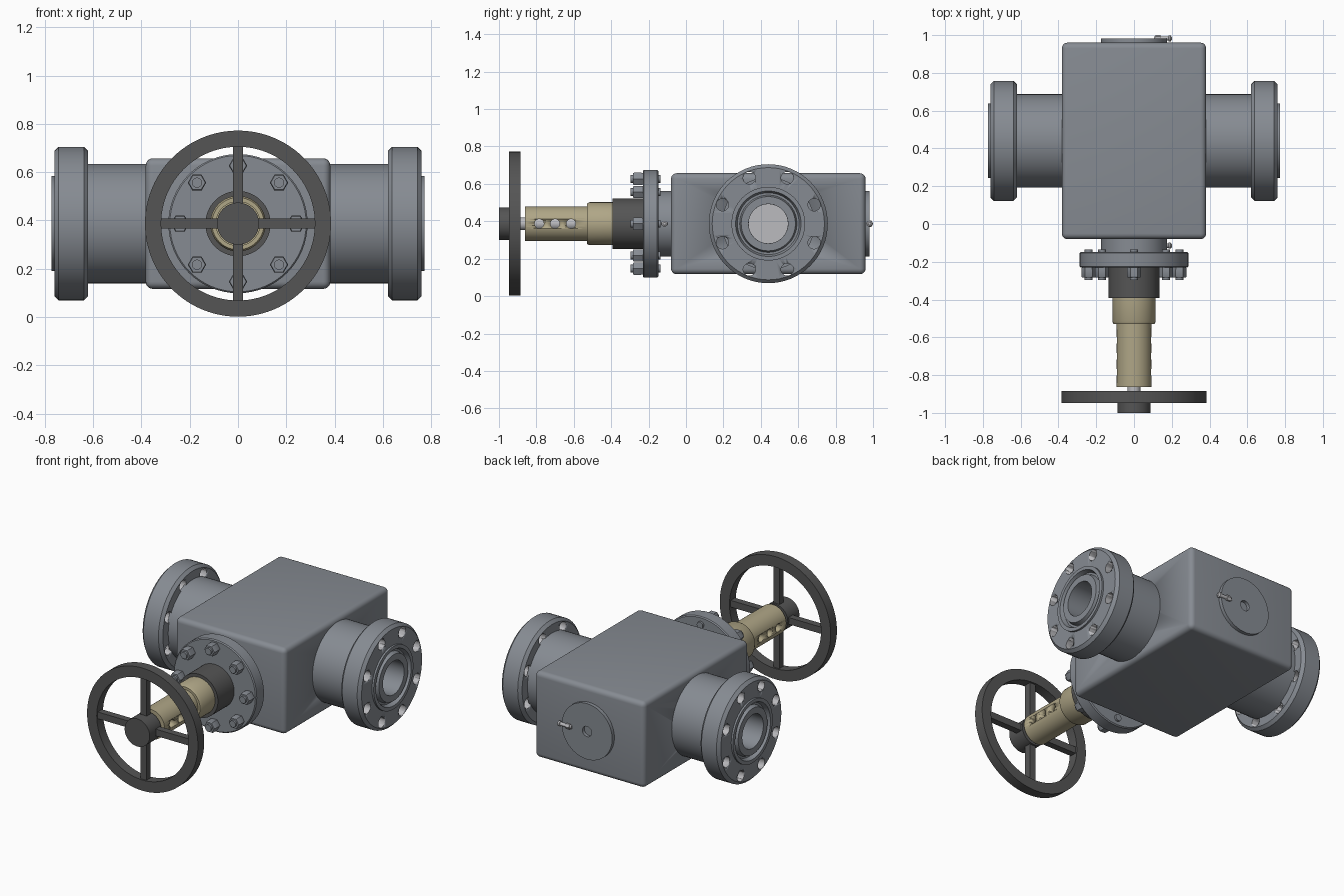
import bpy, bmesh
from math import cos, sin, pi, radians
from mathutils import Matrix

if "Cube" in bpy.data.objects:
    bpy.data.objects.remove(bpy.data.objects["Cube"])

ZC, PY = 0.387, 0.44   # height of both axes, y of the pipe axis


def material(name, rgb):
    m = bpy.data.materials.new(name)
    m.diffuse_color = (*rgb, 1)
    m.use_nodes = True
    m.node_tree.nodes["Principled BSDF"].inputs["Base Color"].default_value = m.diffuse_color
    return m


STEEL = material("blue_grey_paint", (0.24, 0.26, 0.29))
DARK = material("dark_iron", (0.09, 0.09, 0.09))
BRASS = material("pale_brass", (0.43, 0.38, 0.24))
LIGHT = material("bright_steel", (0.5, 0.5, 0.52))


def finish(name, bm, mat, angle=30):
    bmesh.ops.recalc_face_normals(bm, faces=bm.faces)
    me = bpy.data.meshes.new(name)
    bm.to_mesh(me)
    bm.free()
    me.materials.append(mat)
    ob = bpy.data.objects.new(name, me)
    bpy.context.collection.objects.link(ob)
    bpy.ops.object.select_all(action='DESELECT')
    ob.select_set(True)
    bpy.context.view_layer.objects.active = ob
    bpy.ops.object.shade_smooth_by_angle(angle=radians(angle))
    return ob


def add_lathe(bm, profile, axis, centre, n=64, closed=False):
    # revolve (radius, distance) points about the x or y axis
    rings = []
    for r, t in profile:
        ring = []
        for i in range(n):
            a, b = r * cos(2 * pi * i / n), r * sin(2 * pi * i / n)
            p = (t, a, b) if axis == 'X' else (a, t, b)
            ring.append(bm.verts.new([p[k] + centre[k] for k in range(3)]))
        rings.append(ring)
    pairs = list(zip(rings, rings[1:]))
    if closed:
        pairs.append((rings[-1], rings[0]))
    else:
        bm.faces.new(rings[0])
        bm.faces.new(rings[-1])
    for p, q in pairs:
        for i in range(n):
            j = (i + 1) % n
            bm.faces.new((p[i], p[j], q[j], q[i]))


def lathe(name, profile, axis, centre, mat, n=64, closed=False):
    bm = bmesh.new()
    add_lathe(bm, profile, axis, centre, n, closed)
    return finish(name, bm, mat)


def add_box(bm, lo, hi):
    size = [h - l for l, h in zip(lo, hi)]
    mid = [(h + l) / 2 for l, h in zip(lo, hi)]
    bmesh.ops.create_cube(bm, size=1, matrix=Matrix.Translation(mid) @ Matrix.Diagonal((*size, 1)))


def cut(ob, bars, axis, mat):
    # bars: list of (centre, radius, start, end)
    bm = bmesh.new()
    for c, r, a, b in bars:
        add_lathe(bm, [(r, a), (r, b)], axis, c, 32)
    tool = finish("hole_cutter", bm, mat)
    tool.hide_render = True
    m = ob.modifiers.new("holes", 'BOOLEAN')
    m.operation, m.object, m.solver = 'DIFFERENCE', tool, 'EXACT'
    m.material_mode = 'TRANSFER'
    bpy.context.view_layer.objects.active = ob
    bpy.ops.object.modifier_apply(modifier=m.name)
    bpy.data.objects.remove(tool)


MAIN = (0, 0, ZC)
PIPE = (0, PY, ZC)

# Valve body block, rounded edges, bored through
bm = bmesh.new()
add_box(bm, (-0.382, -0.08, ZC - 0.27), (0.382, 0.96, ZC + 0.27))
bmesh.ops.bevel(bm, geom=bm.edges[:], offset=0.03, segments=5, profile=0.5, affect='EDGES')
body = finish("valve_body", bm, STEEL)
cut(body, [(PIPE, 0.105, -0.5, 0.5)], 'X', LIGHT)

# Gate closing the bore
lathe("gate_disc", [(0.12, -0.08), (0.12, 0.08)], 'X', PIPE, LIGHT)

# Side pipes and pipe flanges
for s, side in ((1, "right"), (-1, "left")):
    pipe = [(0.105, 0.37), (0.247, 0.37), (0.247, 0.63), (0.105, 0.63)]
    lathe(side + "_pipe", [(r, s * t) for r, t in pipe], 'X', PIPE, STEEL, closed=True)
    prof = [(0.105, 0.62), (0.3, 0.62), (0.318, 0.638), (0.318, 0.742), (0.3, 0.76),
            (0.197, 0.76), (0.197, 0.772), (0.175, 0.772), (0.165, 0.745),
            (0.153, 0.745), (0.145, 0.772), (0.105, 0.772)]
    fl = lathe(side + "_pipe_flange", [(r, s * t) for r, t in prof], 'X', PIPE, STEEL, closed=True)
    holes = []
    for i in range(8):
        a = pi / 8 + i * pi / 4
        holes.append(((0, PY + 0.265 * cos(a), ZC + 0.265 * sin(a)), 0.033, s * 0.55, s * 0.85))
    cut(fl, holes, 'X', LIGHT)

# Bonnet neck, flange and dark gland
lathe("bonnet_neck", [(0.175, -0.05), (0.175, -0.16)], 'Y', MAIN, STEEL)
lathe("bonnet_flange", [(0.282, -0.148), (0.288, -0.154), (0.288, -0.225), (0.282, -0.231)],
      'Y', MAIN, STEEL)
lathe("bonnet_gland", [(0.135, -0.2), (0.135, -0.392)], 'Y', MAIN, DARK)

# Bonnet studs with hex nuts
bm = bmesh.new()
for i in range(8):
    a = i * pi / 4
    c = (0.24 * cos(a), 0, ZC + 0.24 * sin(a))
    add_lathe(bm, [(0.034, -0.22), (0.038, -0.24), (0.038, -0.278), (0.034, -0.284)], 'Y', c, 6)
    add_lathe(bm, [(0.021, -0.136), (0.021, -0.297)], 'Y', c, 20)
finish("bonnet_bolts", bm, STEEL)

# Brass bearing sleeve with sight holes and stem
sleeve = lathe("brass_sleeve", [(0.115, -0.38), (0.115, -0.515), (0.108, -0.53), (0.093, -0.53),
                                (0.093, -0.862), (0.05, -0.862), (0.05, -0.4)], 'Y', MAIN, BRASS)
cut(sleeve, [((0, y, ZC), 0.025, -0.2, 0.2) for y in (-0.785, -0.7, -0.615)], 'X', BRASS)
lathe("stem", [(0.034, -0.39), (0.034, -0.9)], 'Y', MAIN, LIGHT, 32)

# Handwheel: rim, spokes, hub
lathe("handwheel_rim", [(0.318, -0.885), (0.385, -0.885), (0.385, -0.947), (0.318, -0.947)],
      'Y', MAIN, DARK, 96, True)
bm = bmesh.new()
add_box(bm, (-0.33, -0.938, ZC - 0.021), (0.33, -0.896, ZC + 0.021))
add_box(bm, (-0.021, -0.938, ZC - 0.33), (0.021, -0.896, ZC + 0.33))
finish("handwheel_spokes", bm, DARK)
lathe("handwheel_hub", [(0.087, -0.885), (0.087, -1.0)], 'Y', MAIN, DARK)

# Rear cover with shallow centre hole
lathe("rear_cover", [(0.032, 0.962), (0.032, 0.982), (0.175, 0.982), (0.175, 0.94)],
      'Y', MAIN, STEEL)

# Grease fittings lying along x
for name, y, x0 in (("rear_fitting", 0.982, 0.105), ("neck_fitting", -0.115, 0.115)):
    bm = bmesh.new()
    c = (0, y, ZC)
    add_lathe(bm, [(0.011, x0), (0.011, 0.182), (0.016, 0.184), (0.016, 0.194), (0.008, 0.2)],
              'X', c, 20)
    add_lathe(bm, [(0.019, x0 + 0.01), (0.019, x0 + 0.035)], 'X', c, 6)
    finish(name, bm, LIGHT)
